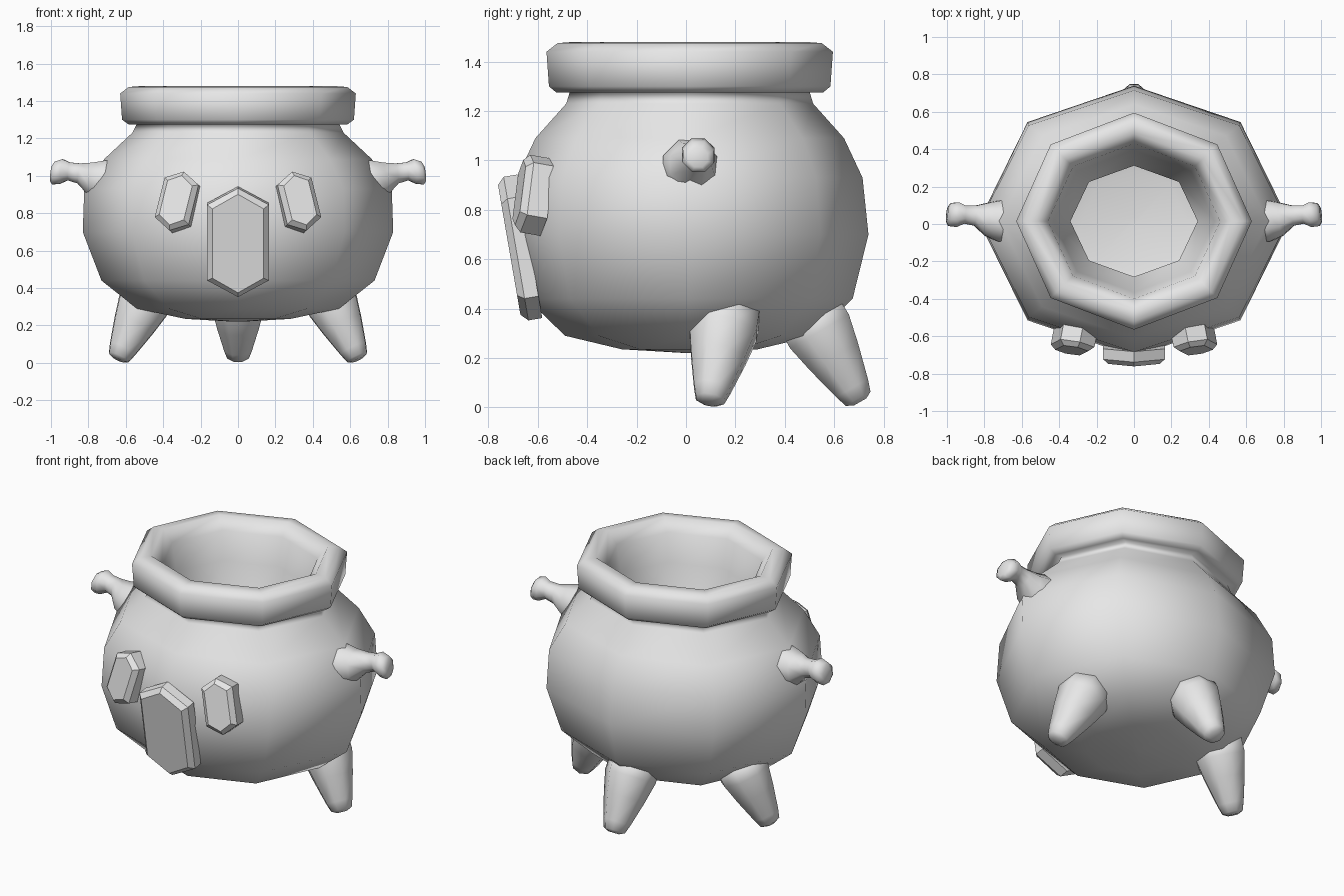
import bpy, bmesh, math
from mathutils import Vector, Euler

old = bpy.data.objects.get("Cube")
if old:
    bpy.data.objects.remove(old, do_unlink=True)

grey = bpy.data.materials.new("plain_grey")
grey.use_nodes = True
grey.diffuse_color = (0.8, 0.8, 0.8, 1)
grey.node_tree.nodes["Principled BSDF"].inputs["Base Color"].default_value = (0.8, 0.8, 0.8, 1)


def loft(name, rings, cap_start=True, cap_end=True, smooth=True, outward=True):
    """Skin a list of equal-length point rings into one object."""
    bm = bmesh.new()
    loops = [[bm.verts.new(p) for p in ring] for ring in rings]
    n = len(loops[0])
    for a, b in zip(loops, loops[1:]):
        for i in range(n):
            j = (i + 1) % n
            bm.faces.new((a[i], a[j], b[j], b[i]))
    if cap_start:
        bm.faces.new(loops[0][::-1])
    if cap_end:
        bm.faces.new(loops[-1])
    if outward:
        bmesh.ops.recalc_face_normals(bm, faces=bm.faces)
    for f in bm.faces:
        f.smooth = smooth
    me = bpy.data.meshes.new(name)
    bm.to_mesh(me)
    bm.free()
    me.materials.append(grey)
    ob = bpy.data.objects.new(name, me)
    bpy.context.scene.collection.objects.link(ob)
    return ob


def tube(name, sections, sides=8):
    """Rounded tapering limb through (centre, radius) sections."""
    pts = [Vector(c) for c, r in sections]
    axis = (pts[-1] - pts[0]).normalized()
    u = axis.cross(Vector((0, 1, 0.01))).normalized()
    v = axis.cross(u)
    rings = []
    for p, (c, r) in zip(pts, sections):
        angles = [2 * math.pi * (i + 0.5) / sides for i in range(sides)]
        rings.append([p + (u * math.cos(a) + v * math.sin(a)) * r * 1.04 for a in angles])
    return loft(name, rings)


def hex_plate(name, loc, rot, half_w, corner, tip, depth, bevel):
    """Long hexagonal plate facing -y with a bevelled front."""
    def ring(y, inset):
        w, c, t = half_w - inset, corner - inset * 0.6, tip - inset
        return [(0, y, t), (w, y, c), (w, y, -c), (0, y, -t), (-w, y, -c), (-w, y, c)]
    m = Euler([math.radians(a) for a in rot]).to_matrix()
    rings = [ring(depth, 0), ring(bevel, 0), ring(0, bevel)]
    return loft(name, [[m @ Vector(p) + Vector(loc) for p in r] for r in rings], smooth=False)


# Eight-sided pot: (x radius, z, y radius) for belly and neck, then rim and throat
belly = [(0.02, 0.22, 0.02), (0.28, 0.235, 0.275), (0.54, 0.29, 0.505), (0.73, 0.44, 0.66),
         (0.83, 0.70, 0.724), (0.822, 0.93, 0.70), (0.715, 1.09, 0.625),
         (0.565, 1.23, 0.50), (0.54, 1.28, 0.485)]
rim = [(0.585, 1.275, 0.54), (0.62, 1.30, 0.57), (0.63, 1.44, 0.58),
       (0.585, 1.475, 0.535), (0.52, 1.48, 0.47), (0.46, 1.41, 0.415),
       (0.43, 1.24, 0.38), (0.34, 1.0, 0.297)]
pot_rings = []
for section, diag_x, diag_y in ((belly, 0.97, 1.035), (rim, 1, 1)):
    for rx, z, ry in section:
        ring = []
        for i in range(8):
            a = i * math.pi / 4
            kx, ky = (diag_x, diag_y) if i % 2 else (1, 1)
            ring.append((rx * kx * math.cos(a), 0.015 + ry * ky * math.sin(a), z))
        pot_rings.append(ring)
loft("pot_body", pot_rings, cap_end=False, outward=False)


# Three splayed legs with rounded feet
def leg(name, foot, direction):
    d = Vector(direction).normalized()
    foot = Vector(foot)
    steps = ((-0.05, 0.03), (-0.035, 0.06), (0.015, 0.077), (0.16, 0.116), (0.28, 0.143), (0.38, 0.14))
    return tube(name, [(foot + d * t, r) for t, r in steps])


leg("back_leg", (0, 0.68, 0.065), (0, -0.5, 0.87))
for side, s in (("left", 1), ("right", -1)):
    leg(side + "_leg", (s * 0.622, 0.103, 0.062), (-0.42 * s, 0.17, 0.9))

    # Flared handle ending in a knob
    tube(side + "_handle", [
        ((s * 0.64, 0.015, 0.97), 0.115), ((s * 0.72, 0.017, 0.972), 0.115),
        ((s * 0.785, 0.025, 0.982), 0.093), ((s * 0.85, 0.045, 1.013), 0.056),
        ((s * 0.905, 0.05, 1.024), 0.05), ((s * 0.945, 0.05, 1.023), 0.069),
        ((s * 0.985, 0.05, 1.015), 0.064), ((s * 1.0, 0.05, 1.012), 0.04)])

    # Slanted eye plate
    hex_plate(side + "_eye", (s * 0.333, -0.676, 0.87), (-10, -12 * s, 13 * s),
              0.095, 0.11, 0.163, 0.11, 0.026)

# Long nose plate, leaning in toward the bottom
hex_plate("nose", (0, -0.716, 0.638), (9.8, 0, 0), 0.165, 0.205, 0.295, 0.085, 0.028)
